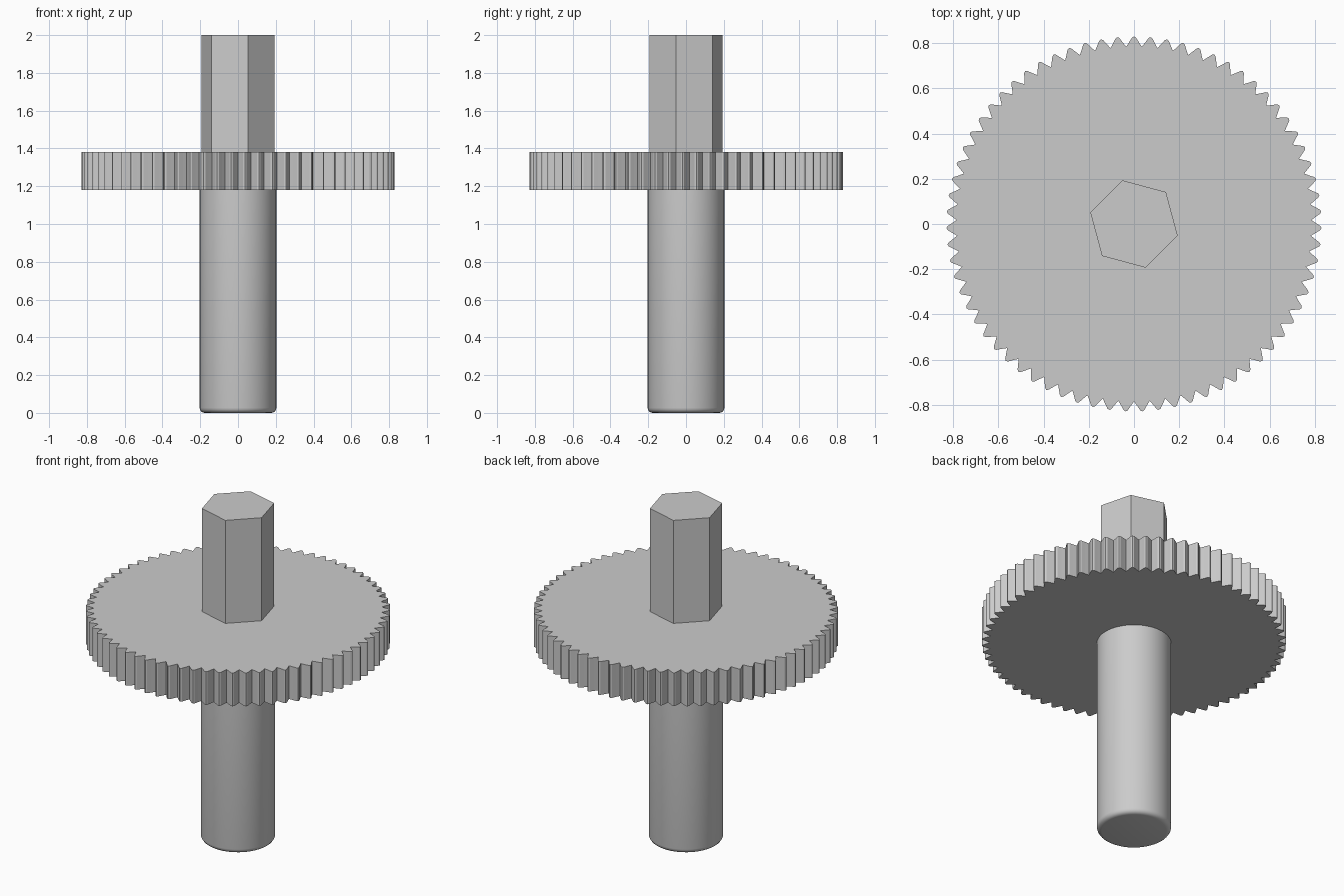
import bpy, bmesh
from math import sin, cos, pi, radians

cube = bpy.data.objects.get("Cube")
if cube:
    bpy.data.objects.remove(cube)

grey = bpy.data.materials.new("plain grey")
grey.use_nodes = True
colour = (0.6, 0.6, 0.6, 1)
grey.diffuse_color = colour
grey.node_tree.nodes["Principled BSDF"].inputs["Base Color"].default_value = colour


def ring(radius, sides, start=0.0):
    return [(radius, start + 2 * pi * i / sides) for i in range(sides)]


def prism(name, outline, low, high):
    """Extrude a polar outline from low to high."""
    bm = bmesh.new()
    face = bm.faces.new([bm.verts.new((r * cos(a), r * sin(a), low)) for r, a in outline])
    top = bmesh.ops.extrude_face_region(bm, geom=[face])["geom"]
    moved = [v for v in top if isinstance(v, bmesh.types.BMVert)]
    bmesh.ops.translate(bm, verts=moved, vec=(0, 0, high - low))
    bmesh.ops.recalc_face_normals(bm, faces=bm.faces)
    mesh = bpy.data.meshes.new(name)
    bm.to_mesh(mesh)
    bm.free()
    mesh.materials.append(grey)
    obj = bpy.data.objects.new(name, mesh)
    bpy.context.collection.objects.link(obj)
    return obj


# Gear wheel: rounded tips with sharp valleys
TEETH = 71
TOOTH = [(-0.5, 0.785), (-0.3, 0.805), (-0.12, 0.825), (0, 0.83), (0.12, 0.825), (0.3, 0.805)]
outline = [(r, pi / 2 + 2 * pi * (i + t) / TEETH) for i in range(TEETH) for t, r in TOOTH]
prism("gear_wheel", outline, 1.18, 1.38)

# Hexagonal drive end
prism("hex_drive", ring(0.2, 6, radians(45)), 1.38, 2.0)

# Round shaft with a softened lower rim
shaft = prism("round_shaft", ring(0.203, 48), 0.0, 1.18)
bm = bmesh.new()
bm.from_mesh(shaft.data)
rim = [e for e in bm.edges if all(v.co.z < 0.01 for v in e.verts)]
bmesh.ops.bevel(bm, geom=rim, offset=0.027, segments=4, profile=0.5, affect='EDGES')
bm.to_mesh(shaft.data)
bm.free()
bpy.ops.object.select_all(action='DESELECT')
shaft.select_set(True)
bpy.context.view_layer.objects.active = shaft
bpy.ops.object.shade_smooth_by_angle(angle=radians(40))
